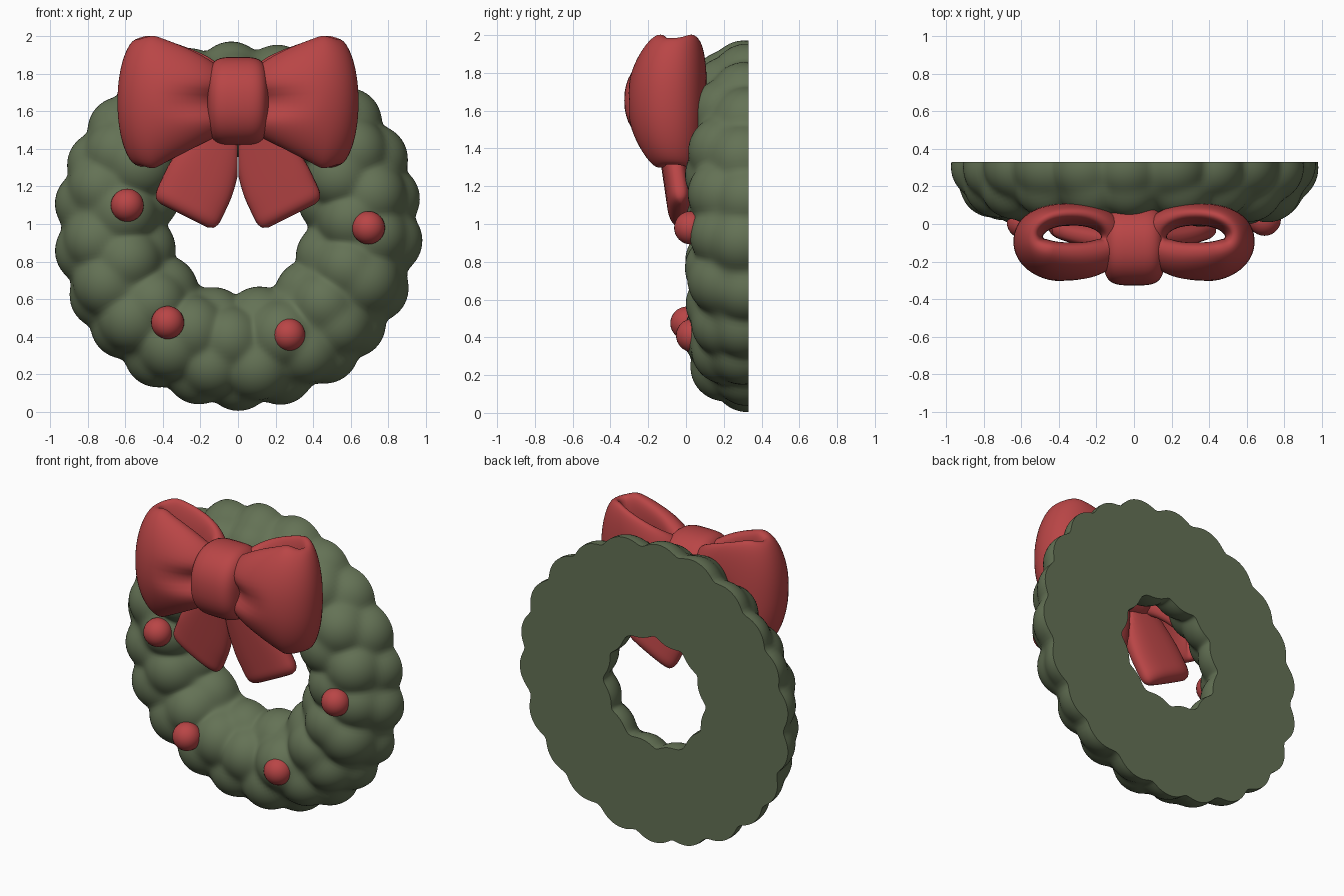
import bpy, bmesh, math, random
from math import sin, cos, pi, radians
from mathutils import Vector

random.seed(4)
if "Cube" in bpy.data.objects:
    bpy.data.objects.remove(bpy.data.objects["Cube"])


def material(name, colour):
    mat = bpy.data.materials.new(name)
    mat.use_nodes = True
    mat.diffuse_color = (*colour, 1)
    bsdf = next(n for n in mat.node_tree.nodes if n.type == 'BSDF_PRINCIPLED')
    bsdf.inputs["Base Color"].default_value = (*colour, 1)
    return mat


green = material("leaf green", (0.127, 0.168, 0.091))
red = material("ribbon red", (0.485, 0.060, 0.061))


def finish(name, bm, mat, angle=50):
    bmesh.ops.recalc_face_normals(bm, faces=bm.faces)
    mesh = bpy.data.meshes.new(name)
    bm.to_mesh(mesh)
    bm.free()
    mesh.materials.append(mat)
    ob = bpy.data.objects.new(name, mesh)
    bpy.context.collection.objects.link(ob)
    bpy.ops.object.select_all(action='DESELECT')
    ob.select_set(True)
    bpy.context.view_layer.objects.active = ob
    bpy.ops.object.shade_smooth_by_angle(angle=radians(angle))
    return ob


def loft(name, rings, mat, loop=False, caps=False, angle=50):
    """Skin a list of closed rings of points."""
    bm = bmesh.new()
    rows = [[bm.verts.new(p) for p in ring] for ring in rings]
    n = len(rows[0])
    for i in range(len(rows) if loop else len(rows) - 1):
        a, b = rows[i], rows[(i + 1) % len(rows)]
        for j in range(n):
            k = (j + 1) % n
            bm.faces.new((a[j], a[k], b[k], b[j]))
    if caps:
        bm.faces.new(rows[0])
        bm.faces.new(rows[-1])
    return finish(name, bm, mat, angle)


def power(v, e):
    return math.copysign(abs(v) ** e, v)


def oval(n, exponent):
    """Unit superellipse as (u, v) pairs."""
    e = 2 / exponent
    return [(power(cos(2 * pi * i / n), e), power(sin(2 * pi * i / n), e))
            for i in range(n)]


def smooth(t):
    t = min(1, max(0, t))
    return t * t * (3 - 2 * t)


# Wreath: half ring pushed out to the softened envelope of leaf clumps
CENTRE = Vector((-0.002, 0.33, 0.99))
MAJOR = 0.655


def frame(a):
    out = Vector((cos(a), 0, sin(a)))
    return CENTRE + out * MAJOR, out


clumps = []
for phi, count, reach in ((8, 22, 0.155), (55, 19, 0.16),
                          (103, 15, 0.165), (160, 12, 0.147)):
    for i in range(count):
        a = -pi / 2 + (i + phi / 110 + random.uniform(-0.1, 0.1)) * 2 * pi / count
        p = radians(phi + random.uniform(-6, 6))
        c, out = frame(a)
        c = c + (out * cos(p) + Vector((0, -1, 0)) * sin(p)) * reach
        clumps.append((c, random.uniform(0.170, 0.184)))

rings = []
SEGS, ARC, SHARP = 260, 40, 90
for i in range(SEGS):
    c, out = frame(2 * pi * i / SEGS)
    near = [(s - c, r) for s, r in clumps if (s - c).length < 0.35]
    ring = []
    for j in range(ARC + 1):
        p = pi * j / ARC
        d = out * cos(p) + Vector((0, -1, 0)) * sin(p)
        total = math.exp(SHARP * 0.28)
        for w, r in near:
            b = w.dot(d)
            disc = b * b - w.length_squared + r * r
            if disc > 0:
                total += math.exp(SHARP * (b + math.sqrt(disc)))
        ring.append(c + d * (math.log(total) / SHARP))
    rings.append(ring)
loft("wreath", rings, green, loop=True)

# Bow loops: padded ribbon swept around an oval, pinched at the knot
BOW_Z = 1.65
for side, label in ((1, "left"), (-1, "right")):
    rings = []
    for i in range(64):
        t = 2 * pi * i / 64
        x = 0.33 + 0.23 * power(cos(t), 0.9)
        y = -0.078 + 0.13 * power(sin(t), 0.9)
        normal = Vector((cos(t) * 0.13, sin(t) * 0.23, 0)).normalized()
        spread = min(1, max(0, (x - 0.1) / 0.36))
        half = 0.082 - 0.022 * sin(t)
        lean = 0.027 - 0.033 * sin(t)
        pinch = 0.07 * (1 - smooth((x - 0.12) / 0.32))
        droop = 0.02 * smooth((x - 0.48) / 0.1)
        ring = []
        for u, v in oval(56, 2.25):
            z = v * (0.19 + 0.162 * spread ** (0.65 if v > 0 else 1.0) - droop)
            push = half * u - lean * v * v
            if u > 0:
                push -= pinch * math.exp(-(z / 0.07) ** 2)
            p = Vector((x, y, BOW_Z + z)) + normal * push
            ring.append((p.x * side, p.y, p.z))
        rings.append(ring)
    loft(label + "_bow_loop", rings, red, loop=True, angle=70)

    # Bow tails: flat padded strips flaring down and outward
    rings = []
    top, end = Vector((0.05, -0.10, 1.555)), Vector((0.288, -0.025, 1.045))
    across = Vector((0.894, 0, 0.447))
    thick_dir = (end - top).cross(across).normalized()
    for i in range(29):
        t = (i / 28) ** 0.6
        edge = max(0, (t - 0.84) / 0.16)
        round_off = (1 - min(1, edge) ** 3) ** 0.5
        width = (0.13 + 0.06 * smooth(t * 1.4)) * (0.74 + 0.26 * round_off)
        thick = 0.065 * max(0.15, round_off)
        mid = top.lerp(end, t)
        ring = []
        for u, v in oval(32, 2.6):
            p = mid + across * (u * width) + thick_dir * (v * thick)
            ring.append((max(p.x, 0.002) * side, p.y, p.z))
        rings.append(ring)
    loft(label + "_bow_tail", rings, red, caps=True, angle=70)

# Knot: barrel lying along x
rings = []
for i in range(1, 28):
    a = pi * i / 28
    x, r = -0.165 * power(cos(a), 0.5), sin(a) ** 0.5
    rings.append([(x, -0.112 + 0.215 * r * u, 1.655 + 0.235 * r * v)
                  for u, v in oval(40, 2.2)])
loft("bow_knot", rings, red, caps=True, angle=70)

# Berries
for i, spot in enumerate(((-0.59, 0.01, 1.10), (0.695, 0.025, 0.98),
                          (-0.375, 0.005, 0.475), (0.27, 0.035, 0.41))):
    bm = bmesh.new()
    bmesh.ops.create_uvsphere(bm, u_segments=28, v_segments=16, radius=0.088)
    bmesh.ops.translate(bm, verts=bm.verts, vec=spot)
    finish("berry_%d" % (i + 1), bm, red)
